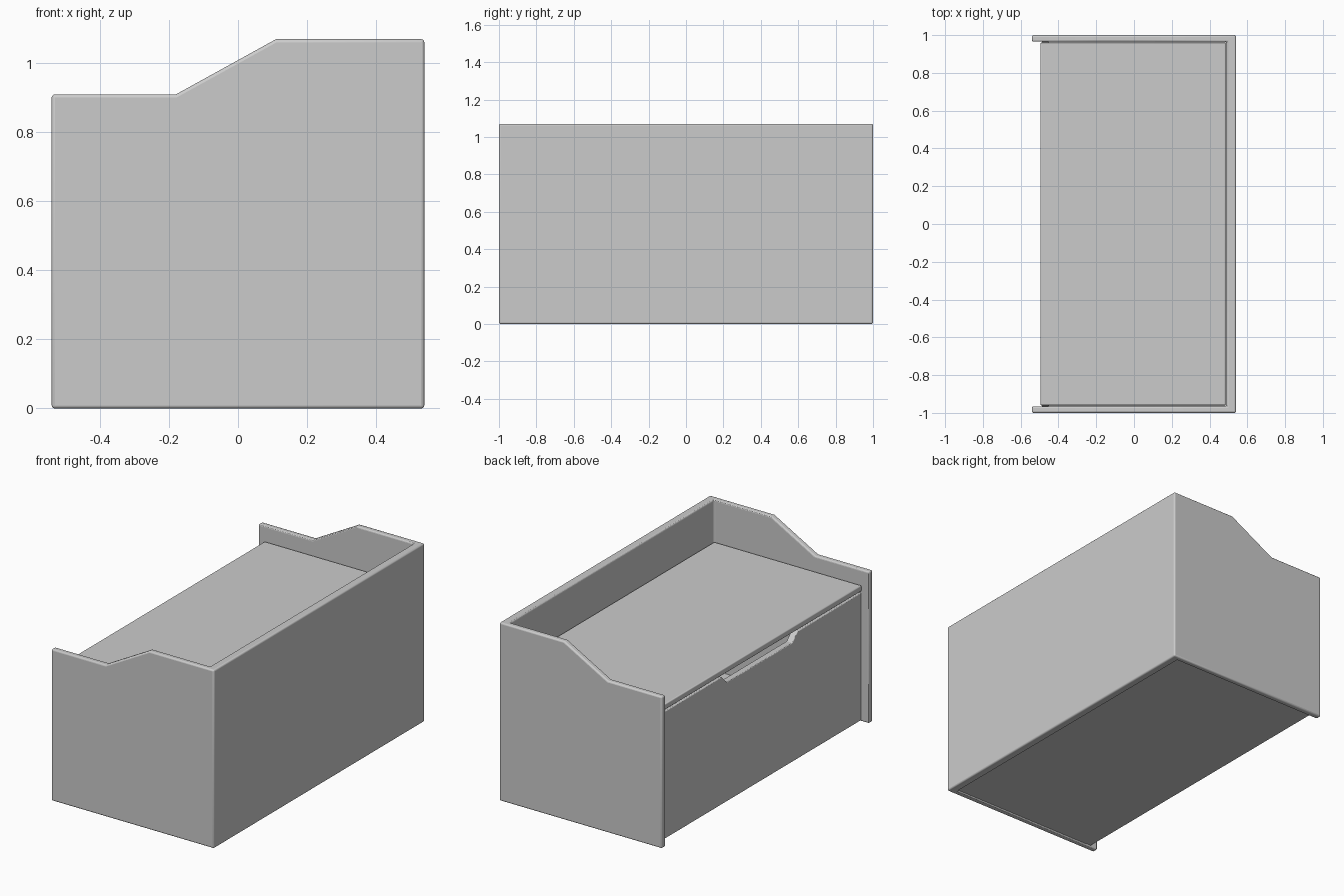
import bpy, bmesh, math

if "Cube" in bpy.data.objects:
    bpy.data.objects.remove(bpy.data.objects["Cube"])

IN_Y, IN_X = 0.965, 0.49   # inner faces of the sides and the back


def prism(name, pts, to3d, depth):
    """Extrude a flat profile along a direction into a solid object."""
    bm = bmesh.new()
    face = bm.faces.new([bm.verts.new(to3d(*p)) for p in pts])
    ext = bmesh.ops.extrude_face_region(bm, geom=[face])
    verts = [v for v in ext["geom"] if isinstance(v, bmesh.types.BMVert)]
    bmesh.ops.translate(bm, verts=verts, vec=depth)
    bmesh.ops.recalc_face_normals(bm, faces=bm.faces)
    mesh = bpy.data.meshes.new(name)
    bm.to_mesh(mesh)
    bm.free()
    obj = bpy.data.objects.new(name, mesh)
    bpy.context.collection.objects.link(obj)
    return obj


def box(name, x0, x1, y0, y1, z0, z1):
    pts = [(x0, y0), (x1, y0), (x1, y1), (x0, y1)]
    return prism(name, pts, lambda x, y: (x, y, z0), (0, 0, z1 - z0))


def soften(obj, width):
    mod = obj.modifiers.new("rounded_edges", "BEVEL")
    mod.width, mod.segments = width, 3
    mod.limit_method, mod.angle_limit = "ANGLE", math.radians(40)
    bpy.ops.object.select_all(action="DESELECT")
    obj.select_set(True)
    bpy.context.view_layer.objects.active = obj
    bpy.ops.object.shade_smooth_by_angle(angle=math.radians(35))


# Sides and back in one piece: stepped side profile, hollowed out from the front
side = [(-0.54, 0), (0.54, 0), (0.54, 1.07), (0.11, 1.07), (-0.18, 0.91), (-0.54, 0.91)]
shell = prism("sides_and_back", side, lambda x, z: (x, -1, z), (0, 2, 0))
cutter = box("shell_cutter", -1, IN_X, -IN_Y, IN_Y, -0.5, 1.5)
cutter.hide_render = True
cutter.hide_set(True)
cut = shell.modifiers.new("hollow", "BOOLEAN")
cut.object, cut.operation, cut.solver = cutter, "DIFFERENCE", "EXACT"
soften(shell, 0.009)

# Front panel with a hand cut-out in its top edge
front = [(-IN_Y, 0.008), (IN_Y, 0.008), (IN_Y, 0.772), (0.36, 0.772),
         (0.31, 0.722), (-0.31, 0.722), (-0.36, 0.772), (-IN_Y, 0.772)]
panel = prism("front_panel", front, lambda y, z: (-0.49, y, z), (0.04, 0, 0))
soften(panel, 0.004)

# Floor
box("floor", -0.455, IN_X, -IN_Y, IN_Y, 0.008, 0.045)

# Lid, which is also the seat
lid = box("lid", -0.495, 0.485, -0.96, 0.96, 0.785, 0.82)
soften(lid, 0.006)
